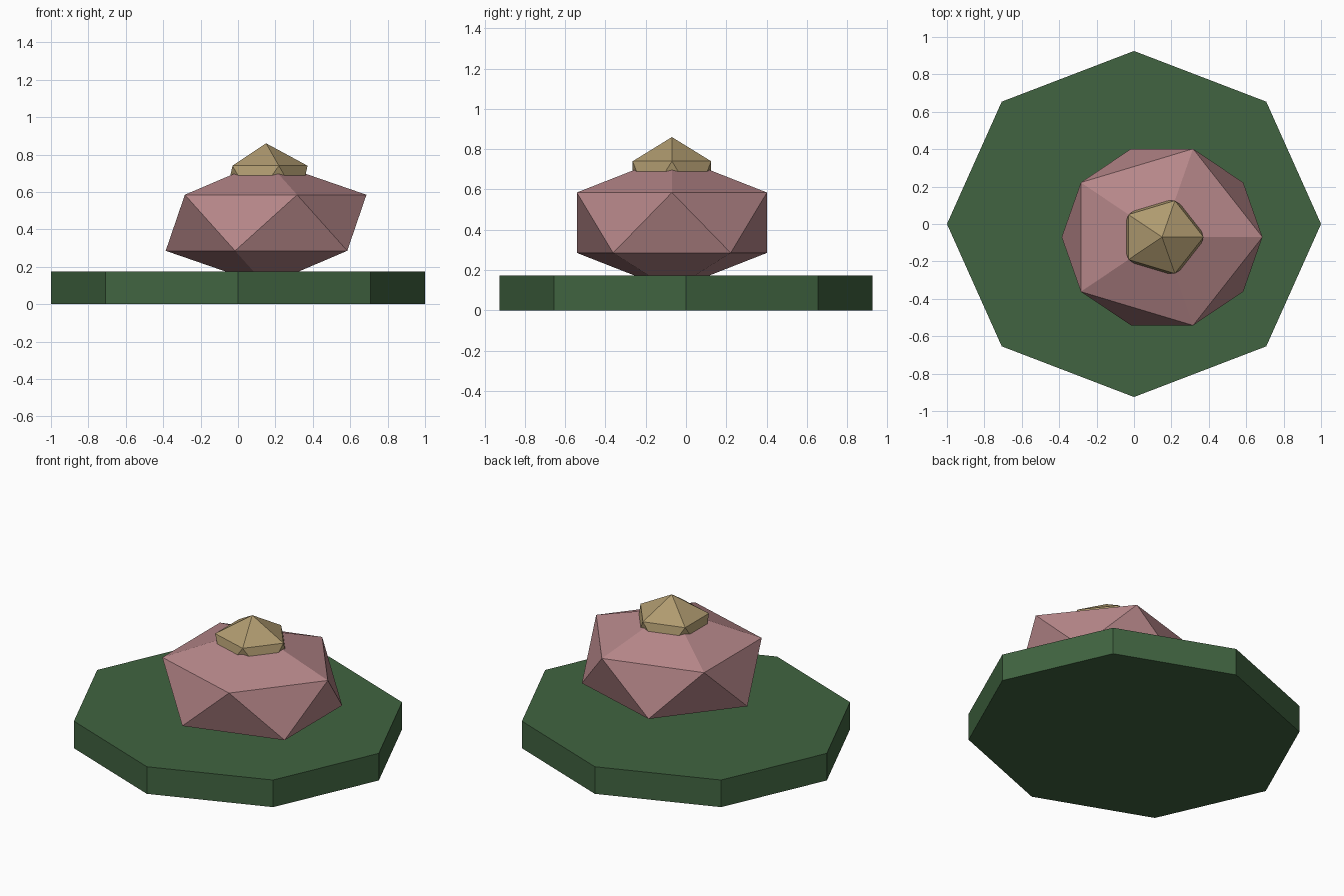
import bpy

if "Cube" in bpy.data.objects:
    bpy.data.objects.remove(bpy.data.objects["Cube"])

def material(name, rgb):
    m = bpy.data.materials.new(name)
    m.diffuse_color = (*rgb, 1)
    m.use_nodes = True
    m.node_tree.nodes["Principled BSDF"].inputs["Base Color"].default_value = m.diffuse_color
    return m

def finish(name, scale, mat):
    ob = bpy.context.object
    ob.name = name
    ob.scale = scale
    ob.data.materials.append(mat)
    bpy.ops.object.transform_apply(location=False, rotation=False, scale=True)
    bpy.ops.object.shade_flat()

def faceted_ball(name, loc, scale, mat):
    bpy.ops.mesh.primitive_ico_sphere_add(subdivisions=1, radius=1, location=loc)
    finish(name, scale, mat)

green = material("moss_green", (0.052, 0.127, 0.052))
pink = material("dusty_pink", (0.465, 0.24, 0.25))
gold = material("pale_gold", (0.43, 0.325, 0.16))

# Flat octagonal base, slightly shallower front to back
bpy.ops.mesh.primitive_cylinder_add(vertices=8, radius=1, depth=1, location=(0, 0, 0.087))
finish("leaf_base", (1, 0.925, 0.174), green)

# Squashed bloom with a smaller centre sunk into its top
faceted_ball("bloom", (0.15, -0.07, 0.435), (0.6, 0.555, 0.335), pink)
faceted_ball("bloom_centre", (0.15, -0.07, 0.643), (0.248, 0.229, 0.217), gold)
